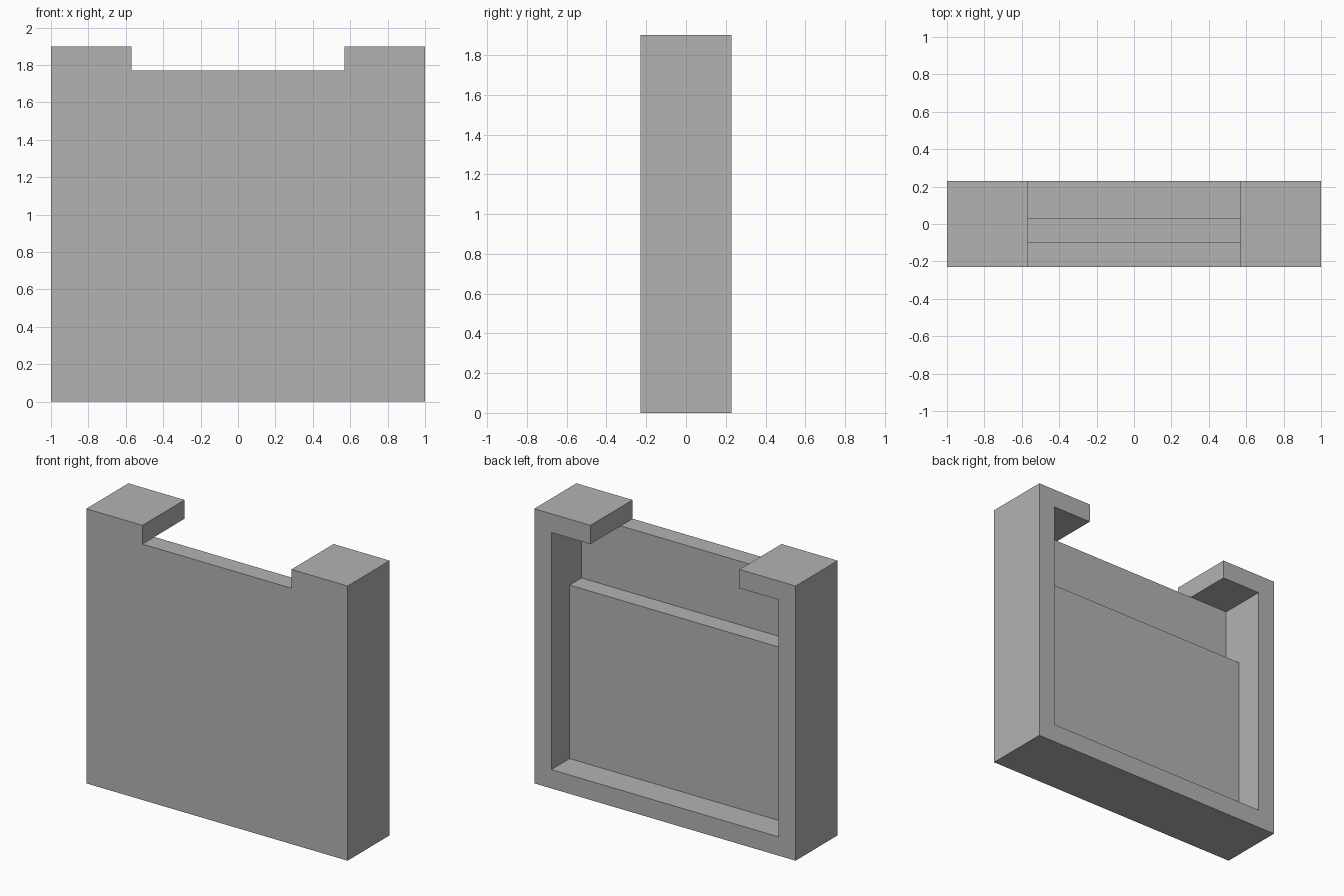
import bpy
import bmesh

default_cube = bpy.data.objects.get("Cube")
if default_cube:
    bpy.data.objects.remove(default_cube, do_unlink=True)

# Main dimensions
HALF_W, HALF_D, HEIGHT = 1.0, 0.23, 1.9
WALL = 0.13                    # frame thickness
INNER = HALF_W - WALL          # half width of the recess
GAP = 0.57                     # half width of the opening between the caps
CAP_Z = HEIGHT - WALL          # underside of the caps, top of the front panel
LEDGE_Z = 1.33                 # top of the thicker lower panel
PANEL_Y, LEDGE_Y = -0.10, 0.03
OUT_Y, OUT_Z = 0.5, 2.2        # cutters reach past the block

grey = bpy.data.materials.new("plain grey")
grey.use_nodes = True
grey.diffuse_color = (0.45, 0.45, 0.45, 1)
grey.node_tree.nodes["Principled BSDF"].inputs["Base Color"].default_value = grey.diffuse_color


def extrude_profile(name, profile, y0, y1):
    """Extrude an x-z outline along y into a closed solid."""
    bm = bmesh.new()
    face = bm.faces.new([bm.verts.new((x, y0, z)) for x, z in profile])
    moved = bmesh.ops.extrude_face_region(bm, geom=[face])["geom"]
    for v in moved:
        if isinstance(v, bmesh.types.BMVert):
            v.co.y = y1
    # keep a starting cap if the extrusion removed it
    bm.verts.ensure_lookup_table()
    rim = [e for e in bm.edges if e.is_boundary]
    if rim:
        bmesh.ops.holes_fill(bm, edges=rim)
    bmesh.ops.recalc_face_normals(bm, faces=bm.faces)
    mesh = bpy.data.meshes.new(name)
    bm.to_mesh(mesh)
    bm.free()
    mesh.materials.append(grey)
    obj = bpy.data.objects.new(name, mesh)
    bpy.context.scene.collection.objects.link(obj)
    return obj


def box_profile(half_w, z0, z1):
    return [(-half_w, z0), (half_w, z0), (half_w, z1), (-half_w, z1)]


def opening_profile(z0):
    """Wide recess that narrows to the gap between the two caps."""
    right = [(INNER, z0), (INNER, CAP_Z), (GAP, CAP_Z), (GAP, OUT_Z)]
    return right + [(-x, z) for x, z in reversed(right)]


def cut(target, cutter):
    cutter.hide_render = True
    mod = target.modifiers.new("cut", "BOOLEAN")
    mod.operation = "DIFFERENCE"
    mod.solver = "EXACT"
    mod.object = cutter
    bpy.context.view_layer.objects.active = target
    bpy.ops.object.modifier_apply(modifier=mod.name)
    bpy.data.objects.remove(cutter, do_unlink=True)


# Solid block, then the notch in the top and the stepped recess in the back
body = extrude_profile("recessed_frame", box_profile(HALF_W, 0, HEIGHT), -HALF_D, HALF_D)
cut(body, extrude_profile("top_notch", box_profile(GAP, CAP_Z, OUT_Z), -OUT_Y, OUT_Y))
cut(body, extrude_profile("lower_recess", opening_profile(WALL), LEDGE_Y, OUT_Y))
cut(body, extrude_profile("upper_recess", opening_profile(LEDGE_Z), PANEL_Y, OUT_Y))

# Merge coplanar pieces into clean flat faces
bm = bmesh.new()
bm.from_mesh(body.data)
bmesh.ops.remove_doubles(bm, verts=bm.verts, dist=0.0005)
bmesh.ops.dissolve_limit(bm, angle_limit=0.01, verts=bm.verts, edges=bm.edges)
bmesh.ops.recalc_face_normals(bm, faces=bm.faces)
bm.to_mesh(body.data)
bm.free()
